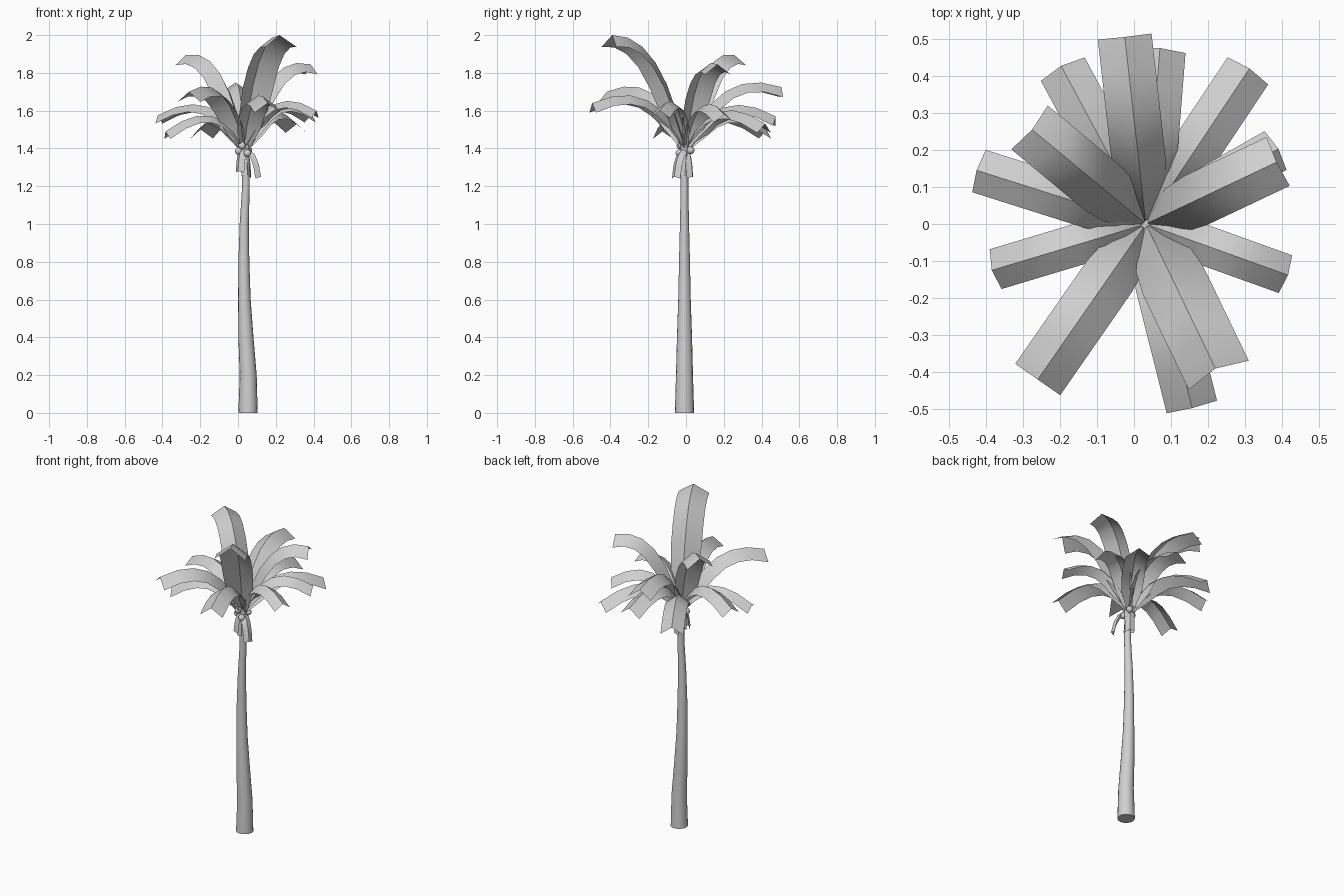
import bpy
import bmesh
from math import cos, sin, tau
from mathutils import Vector

cube = bpy.data.objects.get("Cube")
if cube:
    bpy.data.objects.remove(cube)

# One plain grey for the whole tree
grey = bpy.data.materials.new("plain grey")
grey.use_nodes = True
colour = (0.63, 0.63, 0.63, 1)
grey.diffuse_color = colour
grey.node_tree.nodes["Principled BSDF"].inputs["Base Color"].default_value = colour

parts = []


def add_part(name, bm):
    bmesh.ops.recalc_face_normals(bm, faces=bm.faces)
    mesh = bpy.data.meshes.new(name)
    bm.to_mesh(mesh)
    bm.free()
    mesh.materials.append(grey)
    obj = bpy.data.objects.new(name, mesh)
    bpy.context.collection.objects.link(obj)
    parts.append(obj)
    return obj


def bridge(bm, first, second, closed):
    count = len(first)
    for i in range(count if closed else count - 1):
        j = (i + 1) % count
        bm.faces.new((first[i], first[j], second[j], second[i]))


def build_trunk(stations, sides=16):
    """Tapered, gently bent tube; each station is x, z, radius."""
    bm = bmesh.new()
    rings = []
    for x, z, radius in stations:
        rings.append([bm.verts.new((x + radius * cos(tau * i / sides),
                                    radius * sin(tau * i / sides) - 0.008, z))
                      for i in range(sides)])
    for low, high in zip(rings, rings[1:]):
        bridge(bm, low, high, True)
    bm.faces.new(rings[0])
    bm.faces.new(rings[-1])
    add_part("trunk", bm)


def build_leaf(name, root, tip, half_width, arch, lean=0.33, segments=6):
    """Arched strip folded down on both sides of its central ridge."""
    root, tip = Vector(root), Vector(tip)
    # The leaf leaves the crown steeply, then bends outward
    control = root.lerp(tip, lean)
    control.z = (root.z + tip.z) / 2 + arch
    side = (tip - root).cross(Vector((0, 0, 1))).normalized()
    bm = bmesh.new()
    rows = []
    for i in range(segments + 1):
        t = i / segments
        ridge = root * (1 - t) ** 2 + control * 2 * t * (1 - t) + tip * t * t
        tangent = ((control - root) * (1 - t) + (tip - control) * t).normalized()
        down = tangent.cross(side)
        width = half_width * min(1, 0.3 + 3.5 * t)
        fold = (down * 0.68 + tangent * 0.25 * t) * width
        rows.append([bm.verts.new(p) for p in
                     (ridge - side * width + fold, ridge, ridge + side * width + fold)])
    for inner, outer in zip(rows, rows[1:]):
        bridge(bm, inner, outer, False)
    add_part(name, bm)


# Trunk
build_trunk([(0.053, 0, 0.051), (0.054, 0.2, 0.045), (0.042, 0.4, 0.04),
             (0.034, 0.6, 0.033), (0.031, 0.8, 0.029), (0.033, 1, 0.024),
             (0.042, 1.2, 0.02), (0.04, 1.42, 0.02)])

# Crown of fronds: ridge tip, then half width
crown = (0.032, 0, 1.4)
fronds = [
    ((0.22, -0.39, 2), 0.09),
    ((-0.025, 0.505, 1.725), 0.073),
    ((0.157, -0.497, 1.64), 0.07),
    ((-0.26, -0.42, 1.7), 0.074),
    ((-0.275, 0.255, 1.895), 0.077),
    ((-0.425, 0.145, 1.575), 0.06),
    ((-0.384, -0.125, 1.49), 0.056),
    ((0.416, -0.138, 1.6), 0.054),
    ((0.385, 0.167, 1.845), 0.073),
    ((0.312, 0.42, 1.53), 0.066),
    ((0.07, 0.475, 1.57), 0.07),
    ((-0.197, 0.427, 1.5), 0.067),
    ((0.39, 0.203, 1.58), 0.06),
]
for n, (tip, half_width) in enumerate(fronds, 1):
    arch = 0.25 + 0.11 * (tip[2] - 1.45)
    build_leaf(f"frond_{n}", crown, tip, half_width, arch)

# Withered leaves hanging below the crown
hanging = [(0.122, -0.062, 1.25), (0.06, 0.035, 1.25), (0, -0.045, 1.28), (0.05, -0.035, 1.26)]
for n, tip in enumerate(hanging, 1):
    build_leaf(f"hanging_leaf_{n}", crown, tip, 0.027, 0.08, lean=0.8, segments=4)

# Coconuts clustered around the top of the trunk
coconuts = [(0.022, -0.03, 1.415), (0.004, -0.012, 1.385), (0.05, -0.035, 1.375),
            (0.055, 0.025, 1.39)]
for n, place in enumerate(coconuts, 1):
    bm = bmesh.new()
    bmesh.ops.create_uvsphere(bm, u_segments=12, v_segments=8, radius=0.02)
    add_part(f"coconut_{n}", bm).location = place

# Smooth shading with crisp ridges
bpy.ops.object.select_all(action="DESELECT")
for obj in parts:
    obj.select_set(True)
bpy.context.view_layer.objects.active = parts[0]
bpy.ops.object.shade_smooth_by_angle()
